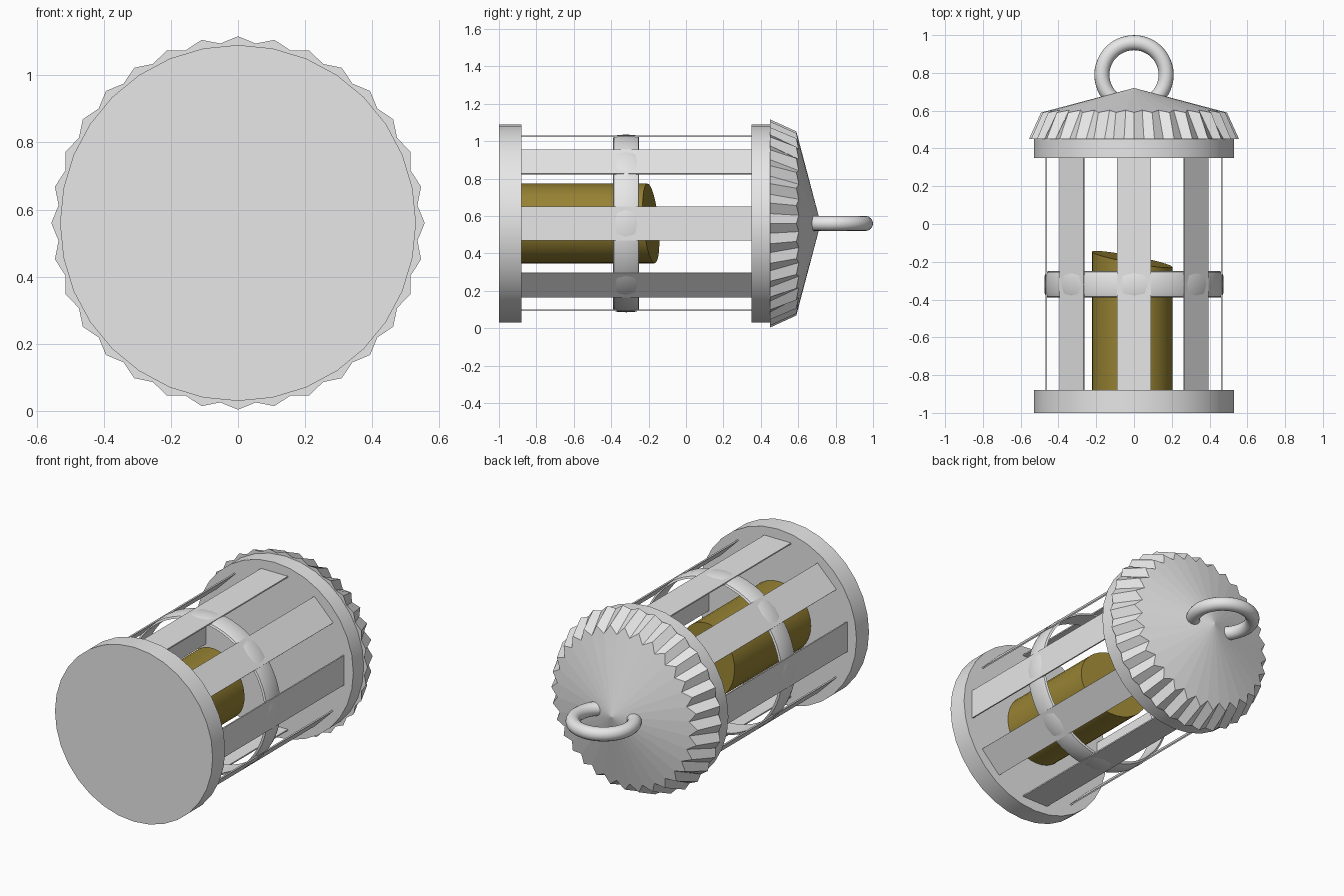
import bpy, bmesh, math
from mathutils import Matrix, Vector

old = bpy.data.objects.get("Cube")
if old:
    bpy.data.objects.remove(old, do_unlink=True)

AXIS_Z = 0.56      # the lantern lies along y at this height
SIDES = 32


def material(name, rgb):
    m = bpy.data.materials.new(name)
    m.use_nodes = True
    m.diffuse_color = (*rgb, 1)
    m.node_tree.nodes["Principled BSDF"].inputs["Base Color"].default_value = (*rgb, 1)
    return m


METAL = material("light grey metal", (0.8, 0.8, 0.8))
WAX = material("olive gold wax", (0.31, 0.225, 0.033))


def point(r, angle, y):
    return Vector((r * math.sin(angle), y, AXIS_Z + r * math.cos(angle)))


def finish(name, bm, mat, smooth=True):
    bmesh.ops.remove_doubles(bm, verts=bm.verts, dist=1e-5)
    bmesh.ops.recalc_face_normals(bm, faces=bm.faces)
    mesh = bpy.data.meshes.new(name)
    bm.to_mesh(mesh)
    bm.free()
    mesh.materials.append(mat)
    if smooth:
        mesh.shade_smooth()
        mesh.set_sharp_from_angle(angle=math.radians(35))
    obj = bpy.data.objects.new(name, mesh)
    bpy.context.collection.objects.link(obj)
    return obj


def skin(rings, bm, closed=False):
    """Join rings of points with quads; a ring may be a single point."""
    rows = [[bm.verts.new(p) for p in ring] for ring in rings]
    pairs = list(zip(rows, rows[1:]))
    if closed:
        pairs.append((rows[-1], rows[0]))
    n = max(len(r) for r in rows)
    for a, b in pairs:
        for i in range(n):
            j = (i + 1) % n
            if len(a) == 1:
                bm.faces.new((a[0], b[j], b[i]))
            elif len(b) == 1:
                bm.faces.new((a[i], a[j], b[0]))
            else:
                bm.faces.new((a[i], a[j], b[j], b[i]))


def lathe(name, profile, mat, closed=False, sides=SIDES):
    bm = bmesh.new()
    rings = [[point(r, math.tau * i / sides, y) for i in range(sides if r else 1)]
             for r, y in profile]
    skin(rings, bm, closed)
    return finish(name, bm, mat)


def disc(name, r, y0, y1, mat):
    return lathe(name, [(0, y0), (r, y0), (r, y1), (0, y1)], mat)


# Base and upper collar
disc("base_disc", 0.53, -1.0, -0.88, METAL)
disc("upper_collar", 0.53, 0.35, 0.45, METAL)

# Rounded band around the slats
lathe("middle_band",
      [(0.455, -0.39), (0.467, -0.385), (0.473, -0.365), (0.475, -0.32),
       (0.473, -0.275), (0.467, -0.255), (0.455, -0.25)],
      METAL, closed=True, sides=64)

# Eight thin upright slats
for k in range(8):
    bm = bmesh.new()
    bmesh.ops.create_cube(bm, size=1)
    bmesh.ops.scale(bm, vec=(0.18, 1.23, 0.008), verts=bm.verts)
    bmesh.ops.translate(bm, vec=(0, -0.265, 0.465), verts=bm.verts)
    bmesh.ops.rotate(bm, matrix=Matrix.Rotation(math.tau * k / 8, 3, 'Y'), verts=bm.verts)
    bmesh.ops.translate(bm, vec=(0, 0, AXIS_Z), verts=bm.verts)
    finish(f"slat_{k + 1}", bm, METAL, smooth=False)

# Candle with a slanted top
candle = disc("candle", 0.213, -0.88, -0.187, WAX)
for v in candle.data.vertices:
    if v.co.y > -0.5:
        v.co.y -= 0.19 * v.co.x + 0.09 * (v.co.z - AXIS_Z)
    v.co.x -= 0.01

# Pleated roof: ridges and grooves alternate around the rim
def pleat(ridge, groove):
    return [point(*(ridge if i % 2 == 0 else groove)[:1], math.pi * i / SIDES,
                  (ridge if i % 2 == 0 else groove)[1]) for i in range(2 * SIDES)]


bm = bmesh.new()
skin([[point(0, 0, 0.45)],
      pleat((0.556, 0.45), (0.537, 0.45)),
      pleat((0.492, 0.59), (0.445, 0.603)),
      [point(0, 0, 0.72)]], bm)
finish("pleated_roof", bm, METAL, smooth=False)

# Hanging ring
bm = bmesh.new()
rings = []
for i in range(48):
    a = math.tau * i / 48
    out = Vector((math.cos(a), math.sin(a), 0))
    centre = Vector((0, 0.79, AXIS_Z)) + out * 0.17
    rings.append([centre + 0.04 * (out * math.cos(t) + Vector((0, 0, math.sin(t))))
                  for t in (math.tau * j / 16 for j in range(16))])
skin(rings, bm, closed=True)
finish("hanging_ring", bm, METAL)
